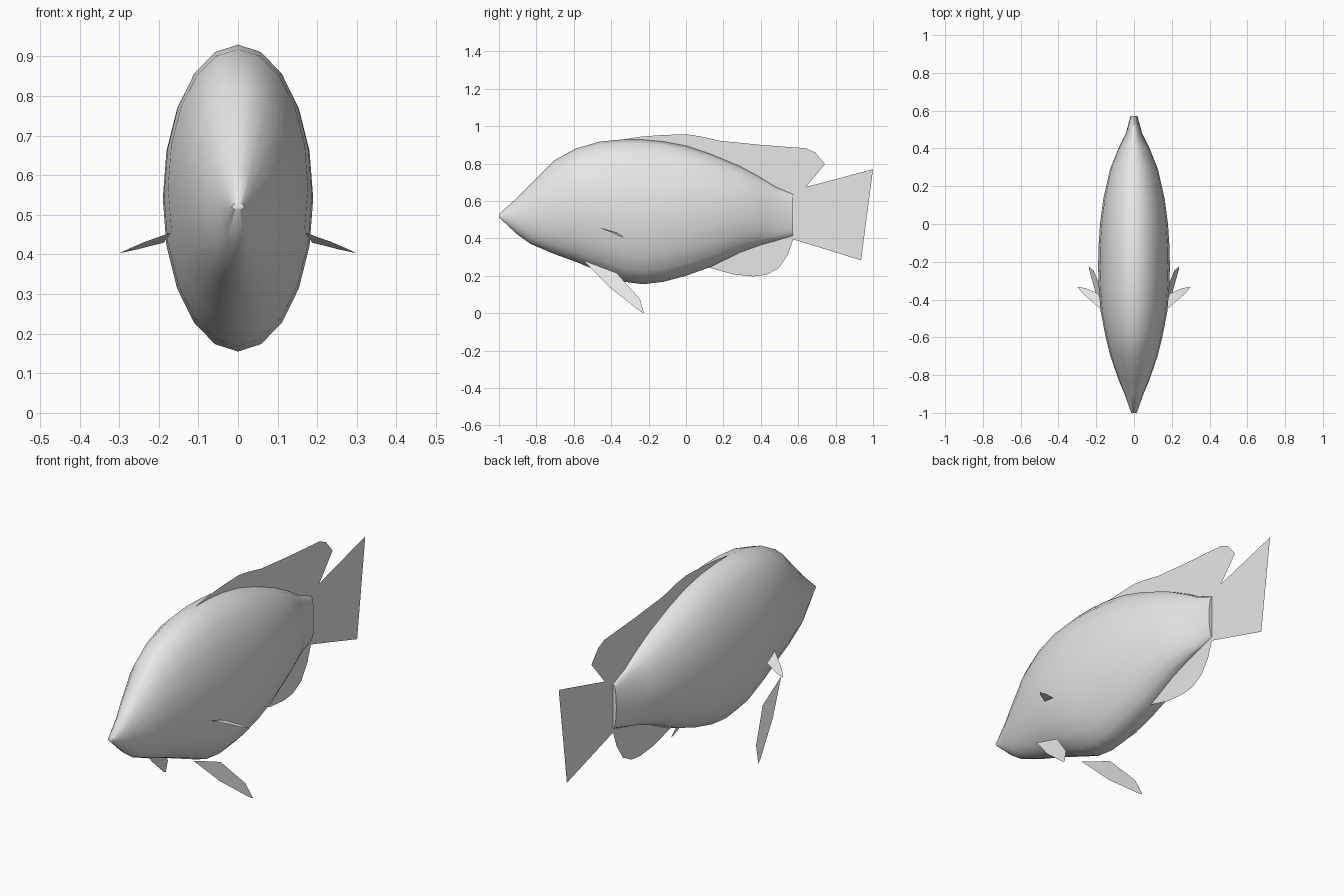
import bpy, bmesh, math

if "Cube" in bpy.data.objects:
    bpy.data.objects.remove(bpy.data.objects["Cube"], do_unlink=True)

grey = bpy.data.materials.new("plain grey")
grey.use_nodes = True
grey.diffuse_color = (0.8, 0.8, 0.8, 1)
grey.node_tree.nodes["Principled BSDF"].inputs["Base Color"].default_value = grey.diffuse_color


def add_object(name, bm):
    mesh = bpy.data.meshes.new(name)
    bm.to_mesh(mesh)
    bm.free()
    mesh.materials.append(grey)
    obj = bpy.data.objects.new(name, mesh)
    bpy.context.collection.objects.link(obj)
    return obj


def add_fin(name, points):
    bm = bmesh.new()
    bm.faces.new([bm.verts.new(p) for p in points])
    bmesh.ops.triangulate(bm, faces=bm.faces[:])
    return add_object(name, bm)


def add_fin_pair(name, points):
    for side, sign in (("left", 1), ("right", -1)):
        add_fin(f"{side}_{name}", [(sign * x, y, z) for x, y, z in points])


# Body: oval rings from snout to tail root (y, belly height, back height, half width)
SIDES = 20
sections = [
    (-1, .512, .53, .015), (-.9, .42, .62, .05), (-.83, .37, .69, .08),
    (-.7, .315, .82, .125), (-.59, .275, .88, .152), (-.46, .222, .918, .177),
    (-.33, .168, .93, .187), (-.23, .155, .928, .19), (-.12, .168, .918, .188),
    (0, .2, .895, .18), (.13, .247, .852, .163), (.29, .325, .785, .127),
    (.4, .365, .725, .083), (.48, .387, .675, .043), (.573, .415, .636, .018),
]
bm = bmesh.new()
rings = []
for y, low, high, half_width in sections:
    ring = []
    for i in range(SIDES):
        a = math.tau * i / SIDES
        z = (low + high) / 2 + (high - low) / 2 * math.cos(a)
        ring.append(bm.verts.new((half_width * math.sin(a), y, z)))
    rings.append(ring)
for front, back in zip(rings, rings[1:]):
    for i in range(SIDES):
        j = (i + 1) % SIDES
        bm.faces.new((front[i], front[j], back[j], back[i]))
bm.faces.new(rings[0])
bm.faces.new(rings[-1])
bmesh.ops.recalc_face_normals(bm, faces=bm.faces[:])
body = add_object("body", bm)
bpy.ops.object.select_all(action="DESELECT")
body.select_set(True)
bpy.context.view_layer.objects.active = body
bpy.ops.object.shade_smooth_by_angle(angle=math.radians(50))

# Fins on the centre plane, as (y, z) outlines
centre_fins = {
    "dorsal_fin": [(-.36, .925), (-.24, .944), (-.14, .952), (0, .957), (.08, .945),
                   (.18, .922), (.4, .9), (.64, .882), (.69, .86), (.743, .797),
                   (.64, .674), (.56, .62), (.4, .7), (.13, .82), (-.15, .89)],
    "tail_fin": [(.56, .62), (.64, .674), (1, .77), (.9, .7), (.83, .62), (.797, .53),
                 (.797, .47), (.82, .41), (.86, .363), (.91, .345), (.932, .315),
                 (.936, .283), (.573, .395), (.55, .43)],
    "anal_fin": [(.56, .44), (.573, .395), (.545, .315), (.495, .24), (.43, .205),
                 (.36, .197), (.25, .208), (.12, .245), (.13, .28), (.35, .38)],
}
for name, outline in centre_fins.items():
    add_fin(name, [(0, y, z) for y, z in outline])

# Paired fins
add_fin_pair("pectoral_fin", [
    (.17, -.455, .455), (.235, -.4, .432), (.27, -.37, .417), (.3, -.333, .403),
    (.254, -.34, .413), (.187, -.37, .43)])
pelvic = [(-.55, .283), (-.37, .215), (-.246, .075), (-.225, 0), (-.245, .01), (-.41, .14)]
add_fin_pair("pelvic_fin", [(.24 - .357 * z, y, z) for y, z in pelvic])
